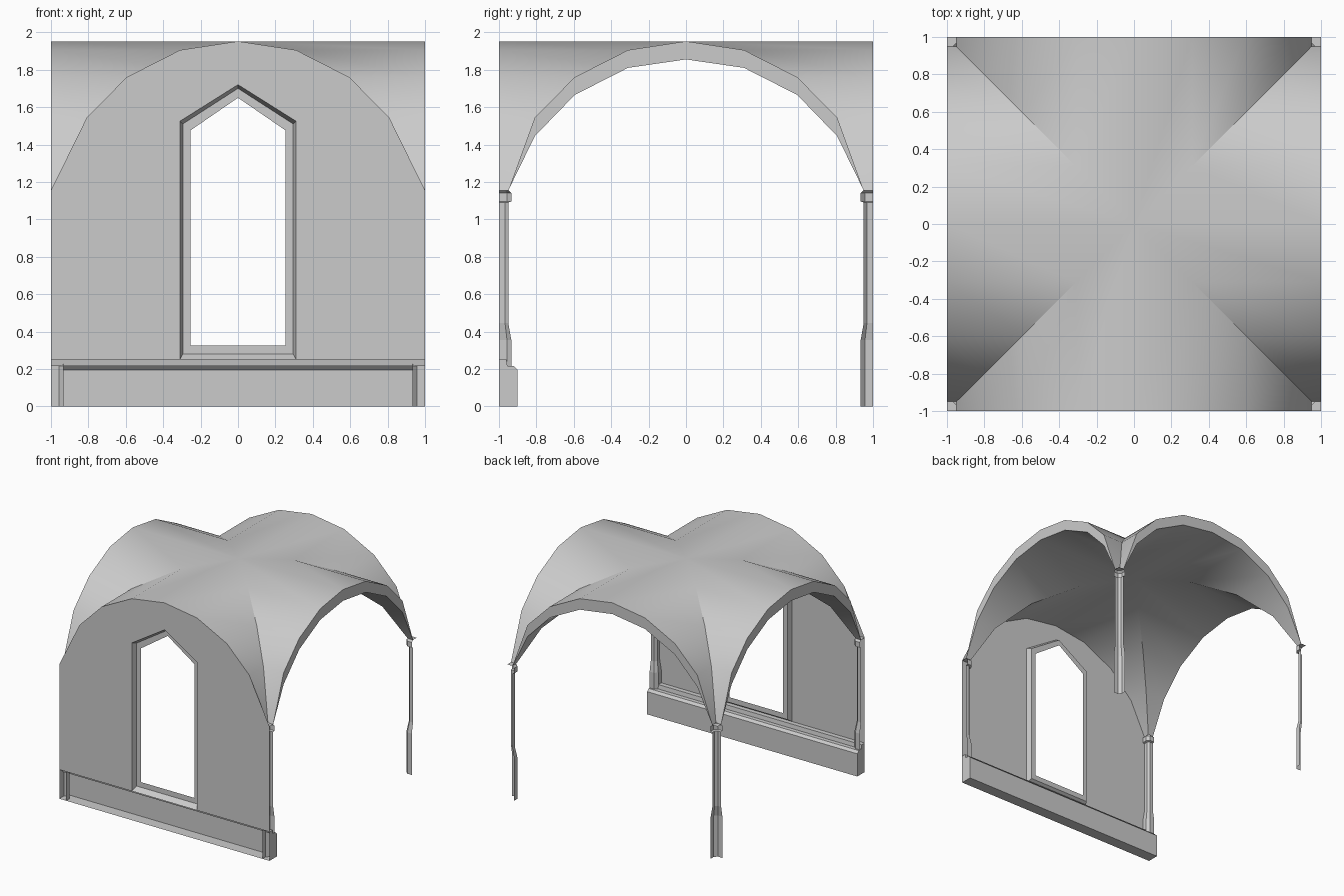
import bpy, bmesh, math

if "Cube" in bpy.data.objects:
    bpy.data.objects.remove(bpy.data.objects["Cube"])


def make(name, verts, faces, smooth=False, weld=True):
    me = bpy.data.meshes.new(name)
    me.from_pydata(verts, [], faces)
    bm = bmesh.new()
    bm.from_mesh(me)
    if weld:
        bmesh.ops.remove_doubles(bm, verts=bm.verts, dist=0.0005)
    bmesh.ops.recalc_face_normals(bm, faces=bm.faces)
    bm.to_mesh(me)
    bm.free()
    ob = bpy.data.objects.new(name, me)
    bpy.context.collection.objects.link(ob)
    if smooth:
        bpy.ops.object.select_all(action='DESELECT')
        ob.select_set(True)
        bpy.context.view_layer.objects.active = ob
        bpy.ops.object.shade_smooth_by_angle(angle=math.radians(32))
    return ob


def loft(rings, closed):
    """Quads between successive rings of equal length."""
    n = len(rings[0])
    verts = [p for r in rings for p in r]
    faces = []
    for k in range(len(rings) - 1):
        for i in range(n if closed else n - 1):
            j = (i + 1) % n
            faces.append((k*n + i, k*n + j, (k+1)*n + j, (k+1)*n + i))
    return verts, faces


# arch profiles: half from springing to crown, then mirrored
def full(half):
    return half + [(-x, z) for x, z in reversed(half[:-1])]


outer_half = [(-.95, 1.155), (-.808, 1.545), (-.595, 1.76), (-.31, 1.905), (0, 1.952)]
inner_half = [(-.95, 1.155), (-.808, 1.445), (-.595, 1.665), (-.31, 1.81), (0, 1.855)]
outer, inner = full(outer_half), full(inner_half)

# groin vault: four sectors, each with outer skin, end band and inner skin
verts, faces = [], []
for k in range(4):
    c, s = round(math.cos(k*math.pi/2)), round(math.sin(k*math.pi/2))
    rings = [[(x, abs(x), z) for x, z in outer], [(x, 1, z) for x, z in outer],
             [(x, 1, z) for x, z in inner], [(x, abs(x), z) for x, z in inner]]
    v, f = loft(rings, False)
    base = len(verts)
    verts += [(c*x - s*y, s*x + c*y, z) for x, y, z in v]
    faces += [tuple(i + base for i in q) for q in f]
make("groin_vault", verts, faces, smooth=True)

# front wall: two mirrored halves around the pointed window
half = [(-1, .25), (-.31, .25), (-.31, 1.525), (0, 1.72)]
half += list(reversed(outer_half[1:])) + [(-1, 1.155)]
verts = [(sx*x, -1, z) for sx in (1, -1) for x, z in half]
n = len(half)
make("front_wall", verts, [tuple(range(n)), tuple(range(2*n - 1, n - 1, -1))])


# window frame, a shallow moulding raised on the inner side
def window(w, bottom, shoulder, top, y):
    return [(-w, y, bottom), (w, y, bottom), (w, y, shoulder), (0, y, top), (-w, y, shoulder)]


v, f = loft([window(.31, .25, 1.525, 1.72, -1),
             window(.295, .28, 1.51, 1.70, -.955),
             window(.255, .325, 1.475, 1.65, -.955)], True)
make("window_frame", v, f)

# plinth along the wall, open at the outside, with end caps
profile = [(-1, .25), (-.96, .25), (-.955, .215), (-.92, .215), (-.90, .195), (-.90, 0), (-1, 0)]
v, f = loft([[(x, y, z) for y, z in profile] for x in (-1, 1)], False)
n = len(profile)
f += [tuple(range(n)), tuple(range(2*n - 1, n - 1, -1))]
make("wall_plinth", v, f)

# corner columns: quarter-octagon shells, (reach, height) from the ground up
levels = [(.066, 0), (.066, .355), (.05, .445), (.05, 1.09), (.066, 1.095),
          (.066, 1.14), (.05, 1.155)]
for sy, side in ((-1, "front"), (1, "back")):
    for sx, hand in ((-1, "left"), (1, "right")):
        rings = [[(sx*(1 - a*d), sy*(1 - b*d), z)
                  for a, b in ((1, 0), (1, .65), (.65, 1), (0, 1))] for d, z in levels]
        v, f = loft(rings, False)
        v.append((sx, sy, 1.155))
        m = len(v) - 1
        f.append((m - 4, m - 3, m - 2, m - 1, m))
        make(f"{side}_{hand}_column", v, f)
